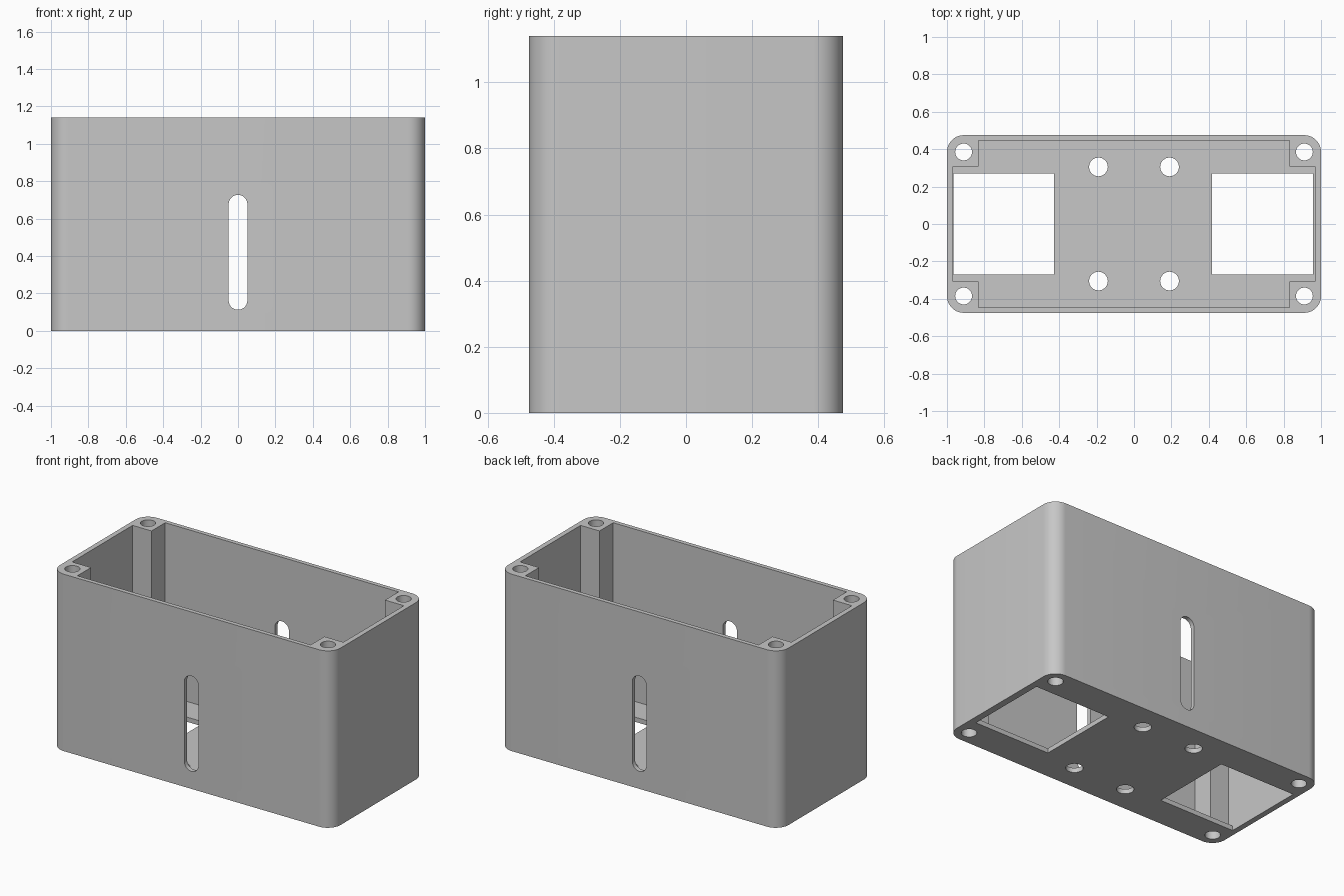
import bpy
import bmesh
from math import cos, sin, pi, radians
from mathutils import Matrix

cube = bpy.data.objects.get("Cube")
if cube:
    bpy.data.objects.remove(cube, do_unlink=True)

HALF_X, HALF_Y, HEIGHT = 1.0, 0.475, 1.14
WALL, FLOOR, CORNER = 0.033, 0.03, 0.09
POST_X, POST_Y = 0.832, 0.308

grey = bpy.data.materials.new("light grey plastic")
grey.use_nodes = True
grey.diffuse_color = (0.57, 0.57, 0.57, 1)
grey.node_tree.nodes["Principled BSDF"].inputs["Base Color"].default_value = (0.57, 0.57, 0.57, 1)


def rounded_rect(hx, hy, r, cx=0, cy=0, steps=10):
    """Outline of a rectangle with rounded corners, counter-clockwise."""
    points = []
    for i, (sx, sy) in enumerate([(1, 1), (-1, 1), (-1, -1), (1, -1)]):
        for k in range(steps + 1):
            a = (i + k / steps) * pi / 2
            points.append((cx + sx * (hx - r) + r * cos(a),
                           cy + sy * (hy - r) + r * sin(a)))
    return points


def circle(cx, cy, r, n=32):
    return [(cx + r * cos(2 * pi * k / n), cy + r * sin(2 * pi * k / n)) for k in range(n)]


def rect(x0, x1, y0, y1):
    return [(x0, y0), (x1, y0), (x1, y1), (x0, y1)]


def prism(name, outline, low, high, upright=False):
    """Extrude an outline along z, or along y when upright."""
    bm = bmesh.new()
    face = bm.faces.new([bm.verts.new((x, y, low)) for x, y in outline])
    ext = bmesh.ops.extrude_face_region(bm, geom=[face])
    verts = [v for v in ext["geom"] if isinstance(v, bmesh.types.BMVert)]
    bmesh.ops.translate(bm, verts=verts, vec=(0, 0, high - low))
    if upright:
        bm.transform(Matrix.Rotation(pi / 2, 4, 'X'))
    bmesh.ops.recalc_face_normals(bm, faces=bm.faces)
    mesh = bpy.data.meshes.new(name)
    bm.to_mesh(mesh)
    bm.free()
    obj = bpy.data.objects.new(name, mesh)
    bpy.context.collection.objects.link(obj)
    mesh.materials.append(grey)
    return obj


# Solid outer block
box = prism("enclosure_box", rounded_rect(HALF_X, HALF_Y, CORNER), 0, HEIGHT)

# Inner space, leaving a square screw post in each corner
cx, cy = HALF_X - WALL, HALF_Y - WALL + 0.005
quarter = [(cx, POST_Y), (POST_X, POST_Y), (POST_X, cy)]
cavity = (quarter + [(-x, y) for x, y in reversed(quarter)]
          + [(-x, -y) for x, y in quarter] + [(x, -y) for x, y in reversed(quarter)])
cutters = [prism("cavity_cutter", cavity, FLOOR, HEIGHT + 0.2)]

# Screw holes through the posts and mounting holes in the floor
for sx in (-1, 1):
    for sy in (-1, 1):
        cutters.append(prism("screw_hole_cutter", circle(sx * 0.911, sy * 0.385, 0.045),
                             -0.1, HEIGHT + 0.1))
        cutters.append(prism("mount_hole_cutter", circle(sx * 0.19, sy * 0.305, 0.05),
                             -0.1, 0.2))

# Square openings in the floor
for x0, x1 in ((-0.964, -0.427), (0.418, 0.956)):
    cutters.append(prism("floor_opening_cutter", rect(x0, x1, -0.27, 0.27), -0.1, 0.2))

# Upright slot through front and back walls
cutters.append(prism("slot_cutter", rounded_rect(0.05, 0.307, 0.05, 0, 0.42), -1, 1, upright=True))

for cutter in cutters:
    mod = box.modifiers.new(cutter.name, 'BOOLEAN')
    mod.operation = 'DIFFERENCE'
    mod.solver = 'EXACT'
    mod.object = cutter

# Bake the cuts and remove the cutters
bpy.context.view_layer.update()
graph = bpy.context.evaluated_depsgraph_get()
result = bpy.data.meshes.new_from_object(box.evaluated_get(graph))
box.modifiers.clear()
box.data = result
for cutter in cutters:
    bpy.data.objects.remove(cutter, do_unlink=True)

bpy.ops.object.select_all(action='DESELECT')
box.select_set(True)
bpy.context.view_layer.objects.active = box
bpy.ops.object.shade_smooth_by_angle(angle=radians(30))
